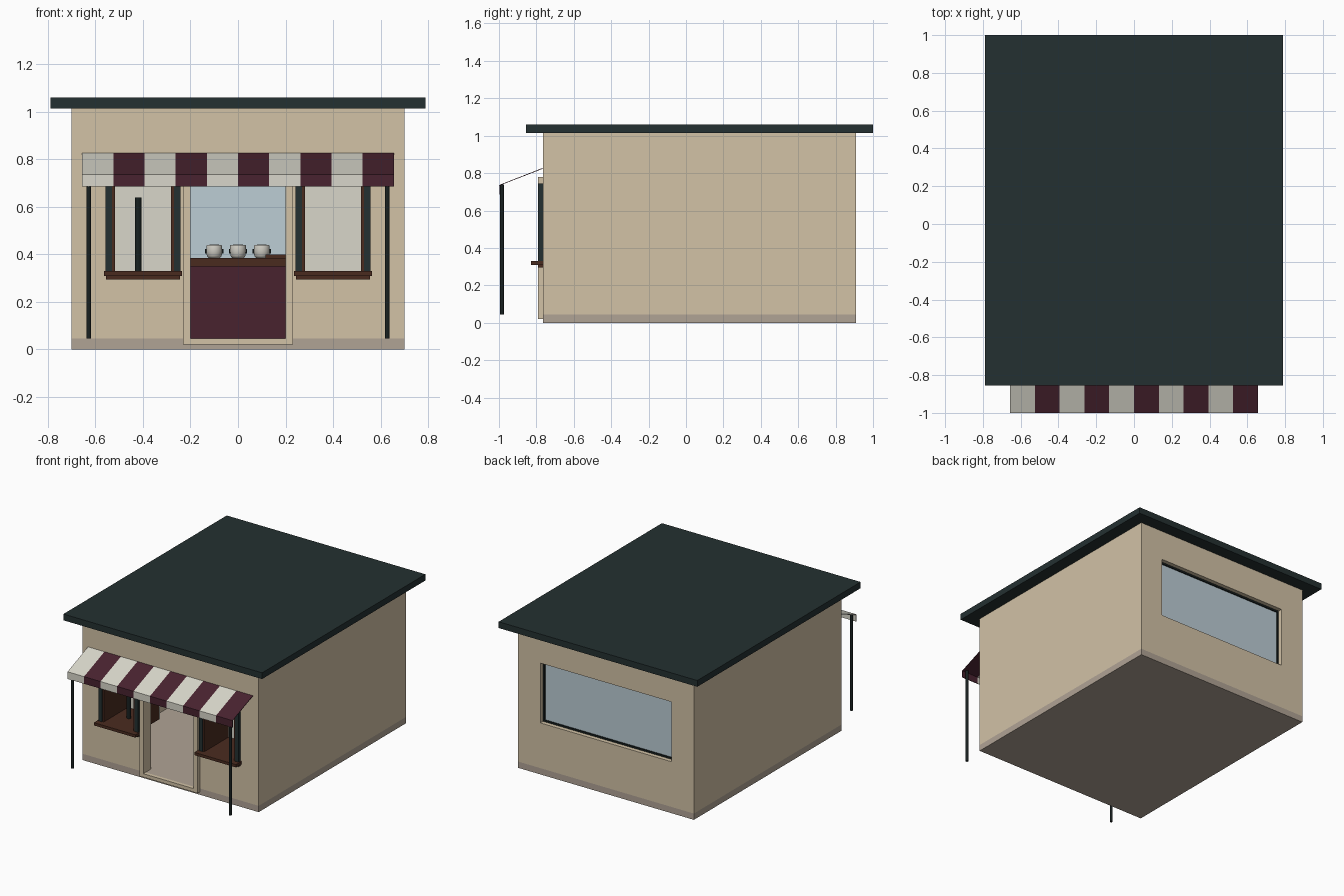
import bpy, bmesh, math

if "Cube" in bpy.data.objects:
    bpy.data.objects.remove(bpy.data.objects["Cube"])


def mat(name, hexcol):
    """Flat material from an sRGB hex colour."""
    def lin(v):
        v /= 255
        return v / 12.92 if v <= 0.04045 else ((v + 0.055) / 1.055) ** 2.4
    m = bpy.data.materials.new(name)
    m.diffuse_color = [lin(int(hexcol[i:i + 2], 16)) for i in (0, 2, 4)] + [1]
    m.use_nodes = True
    m.node_tree.nodes["Principled BSDF"].inputs["Base Color"].default_value = m.diffuse_color
    return m


TAN = mat("tan plaster", "D2C2A6")
STONE = mat("stone floor", "B0A395")
GREEN = mat("dark green", "243031")
MAROON = mat("maroon", "48222F")
CREAM = mat("cream", "D8D6CA")
BROWN = mat("brown wood", "4A2B1F")
BLUE = mat("pale blue glass", "BCCDD5")
BLACK = mat("near black", "182020")
METAL = mat("light metal", "CBC9C0")


def make(name, bm, m):
    me = bpy.data.meshes.new(name)
    bm.to_mesh(me)
    bm.free()
    ob = bpy.data.objects.new(name, me)
    bpy.context.collection.objects.link(ob)
    if m:
        me.materials.append(m)
    return ob


def box(name, x, y, z, m=None):
    bm = bmesh.new()
    bmesh.ops.create_cube(bm, size=1)
    for v in bm.verts:
        v.co = [r[0] if c < 0 else r[1] for c, r in zip(v.co, (x, y, z))]
    return make(name, bm, m)


def cylinder(name, x, y, z, r, m, sides=16):
    bm = bmesh.new()
    bmesh.ops.create_cone(bm, cap_ends=True, segments=sides, radius1=r, radius2=r, depth=z[1] - z[0])
    bmesh.ops.translate(bm, verts=bm.verts, vec=(x, y, (z[0] + z[1]) / 2))
    return make(name, bm, m)


def lathe(name, x, y, profile, m, sides=20):
    """Revolve (radius, z) points about a vertical axis."""
    verts, faces, n = [], [], len(profile)
    for i in range(sides):
        a = math.tau * i / sides
        verts += [(x + r * math.cos(a), y + r * math.sin(a), z) for r, z in profile]
        j = (i + 1) % sides
        faces += [(i * n + k, j * n + k, j * n + k + 1, i * n + k + 1) for k in range(n - 1)]
    bm = bmesh.new()
    vs = [bm.verts.new(v) for v in verts]
    for f in faces:
        bm.faces.new([vs[i] for i in f])
    bmesh.ops.remove_doubles(bm, verts=bm.verts, dist=1e-5)
    bmesh.ops.recalc_face_normals(bm, faces=bm.faces)
    for f in bm.faces:
        f.smooth = True
    return make(name, bm, m)


def cut(ob, x, y, z):
    c = box("cutter", x, y, z)
    mod = ob.modifiers.new("cut", 'BOOLEAN')
    mod.operation, mod.solver, mod.object = 'DIFFERENCE', 'EXACT', c
    bpy.context.view_layer.objects.active = ob
    bpy.ops.object.modifier_apply(modifier="cut")
    bpy.data.objects.remove(c)


# Shell: floor, walls with openings, roof
box("floor_slab", (-.70, .70), (-.765, .91), (0, .045), STONE)
walls = box("walls", (-.70, .70), (-.765, .91), (.045, 1.015), TAN)
cut(walls, (-.65, .65), (-.705, .86), (0, 1.1))
cut(walls, (-.20, .20), (-.9, -.6), (0, .75))
cut(walls, (-.52, .52), (.8, 1), (.37, .80))
for s in (-1, 1):
    cut(walls, sorted((s * .27, s * .53)), (-.9, -.6), (.31, .72))
box("roof", (-.79, .79), (-.855, 1.0), (1.015, 1.06), GREEN)

# Back window
box("back_glass", (-.52, .52), (.862, .872), (.37, .80), BLUE)
for s in (-1, 1):
    box("back_window_side", sorted((s * .508, s * .52)), (.872, .88), (.37, .80), BLACK)
    zc = .585 + s * .209
    box("back_window_rail", (-.508, .508), (.872, .88), (zc - .006, zc + .006), BLACK)

# Door frame
for s in (-1, 1):
    box("door_jamb", sorted((s * .20, s * .232)), (-.79, -.70), (.02, .78), TAN)
box("door_head", (-.20, .20), (-.79, -.70), (.75, .78), TAN)
box("door_threshold", (-.20, .20), (-.79, -.765), (.02, .045), TAN)

# Display windows: frame, sill and inner wooden box
for c in (-.40, .40):
    for s in (-1, 1):
        box("window_frame_side", sorted((c + s * .13, c + s * .157)), (-.79, -.765), (.33, .72), GREEN)
        box("display_box_side", sorted((c + s * .118, c + s * .13)), (-.785, -.51), (.33, .708), BROWN)
    box("window_frame_top", (c - .157, c + .157), (-.79, -.765), (.72, .745), GREEN)
    box("display_box_top", (c - .13, c + .13), (-.785, -.51), (.708, .72), BROWN)
    box("display_box_floor", (c - .13, c + .13), (-.765, -.51), (.31, .33), BROWN)
    box("display_box_back", (c - .13, c + .13), (-.51, -.502), (.31, .72), CREAM)
    box("window_sill", (c - .165, c + .165), (-.83, -.765), (.31, .33), BROWN)
    box("sill_support", (c - .155, c + .155), (-.79, -.765), (.295, .31), BROWN)
cylinder("display_stand", -.42, -.64, (.33, .64), .014, BLACK)

# Counter with metal pots
box("counter", (-.52, .52), (.32, .60), (.045, .35), MAROON)
box("counter_top", (-.54, .54), (.29, .62), (.35, .385), BROWN)
box("serving_tray", (.115, .32), (.33, .45), (.385, .40), BROWN)
for x in (-.10, 0, .10):
    lathe("pot", x, .42, [(0, .385), (.024, .385), (.031, .393), (.034, .412), (.033, .436),
                          (.030, .44), (0, .442)], METAL)
    for s in (-1, 1):
        box("pot_handle", sorted((x + s * .031, x + s * .038)), (.414, .426), (.403, .423), BLACK)

# Striped awning with hanging front edge
profile = [(-.767, .825), (-.998, .735), (-.998, .685)]
bm = bmesh.new()
rows = [[bm.verts.new((-.656 + .1312 * i, y, z)) for y, z in profile] for i in range(11)]
for i in range(10):
    for k in range(2):
        f = bm.faces.new((rows[i][k], rows[i][k + 1], rows[i + 1][k + 1], rows[i + 1][k]))
        f.material_index = i % 2
awning = make("awning", bm, CREAM)
awning.data.materials.append(MAROON)
sol = awning.modifiers.new("thickness", 'SOLIDIFY')
sol.thickness, sol.offset = .004, 0

# Awning posts
for s in (-1, 1):
    cylinder("awning_post", s * .628, -.984, (.045, .738), .01, BLACK, 12)
